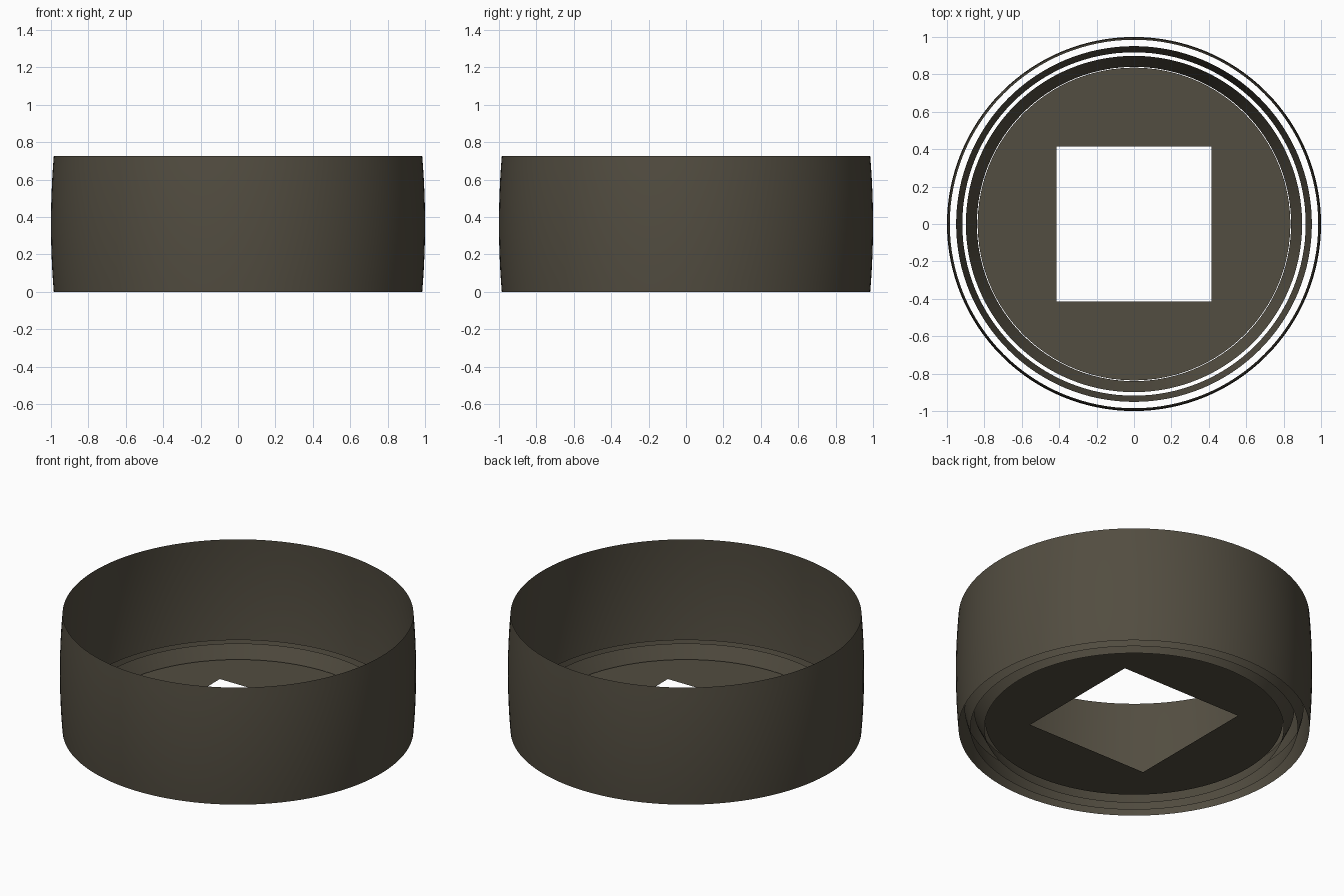
import bpy, bmesh, math

if "Cube" in bpy.data.objects:
    bpy.data.objects.remove(bpy.data.objects["Cube"])

SEG = 128
metal = bpy.data.materials.new("dark olive grey")
metal.diffuse_color = (0.085, 0.074, 0.052, 1)
metal.use_nodes = True
metal.node_tree.nodes["Principled BSDF"].inputs["Base Color"].default_value = metal.diffuse_color


def circle(r, z):
    return [(r * math.cos(a), r * math.sin(a), z)
            for a in (2 * math.pi * i / SEG for i in range(SEG))]


def square(h, z):
    # Square outline with one point per circle step, so corners land exactly
    pts = []
    for x, y, _ in circle(1, z):
        k = h / max(abs(x), abs(y))
        pts.append((x * k, y * k, z))
    return pts


def sheet(name, loops):
    # Open surface bridging a stack of closed loops
    bm = bmesh.new()
    rows = [[bm.verts.new(p) for p in loop] for loop in loops]
    for a, b in zip(rows, rows[1:]):
        for i in range(SEG):
            j = (i + 1) % SEG
            bm.faces.new((a[i], a[j], b[j], b[i]))
    mesh = bpy.data.meshes.new(name)
    bm.to_mesh(mesh)
    bm.free()
    mesh.materials.append(metal)
    for p in mesh.polygons:
        p.use_smooth = True
    obj = bpy.data.objects.new(name, mesh)
    bpy.context.collection.objects.link(obj)
    return obj


# Outer wall: thin, slightly barrelled sheet
H = 0.725
wall = []
for i in range(13):
    t = i / 12
    wall.append(circle(1.0 - 0.015 * (2 * t - 1) ** 2, H * t))
sheet("outer_wall", wall)

# Two low flared rings inside the base, facing inward
for name, r0, r1 in (("middle_ring", 0.918, 0.951), ("inner_ring", 0.84, 0.899)):
    sheet(name, [circle(r1, 0.12), circle(r0, 0.0)])

# Floor disc with a square hole
sheet("floor_disc", [circle(0.836, 0.05), square(0.414, 0.05)])
